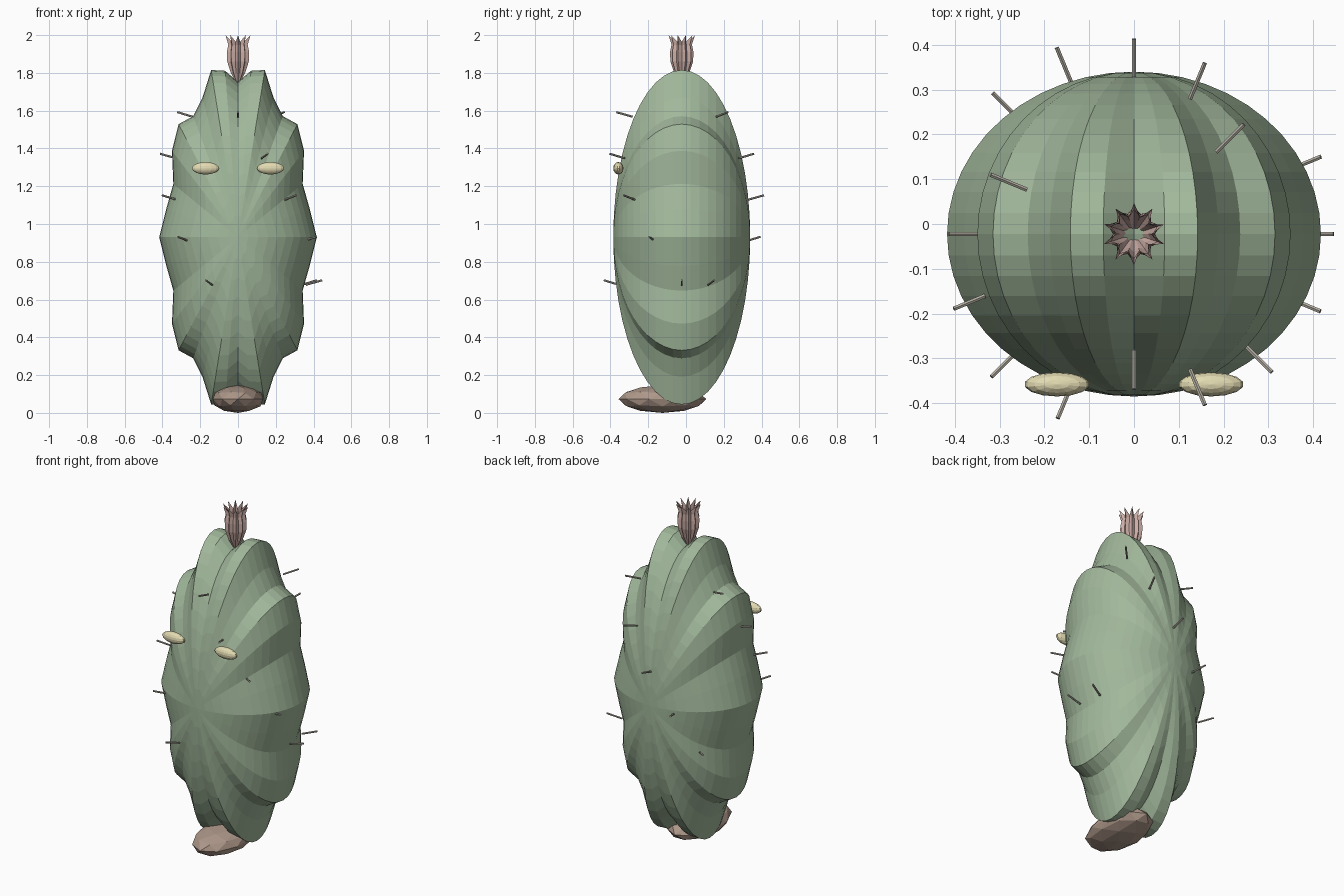
import bpy, bmesh, math
from mathutils import Vector, Matrix

if "Cube" in bpy.data.objects:
    bpy.data.objects.remove(bpy.data.objects["Cube"])

CY = -0.0225  # y centre of the body


def material(name, rgb):
    m = bpy.data.materials.new(name)
    m.diffuse_color = (*rgb, 1)
    m.use_nodes = True
    m.node_tree.nodes["Principled BSDF"].inputs["Base Color"].default_value = m.diffuse_color
    return m


GREEN = material("green", (0.36, 0.48, 0.33))
CREAM = material("cream", (0.76, 0.70, 0.44))
BROWN = material("brown", (0.42, 0.31, 0.25))
PINK = material("pink", (0.60, 0.42, 0.38))
SPINE = material("spine", (0.45, 0.42, 0.36))


def finish(name, bm, mat):
    me = bpy.data.meshes.new(name)
    bm.to_mesh(me)
    bm.free()
    me.materials.append(mat)
    ob = bpy.data.objects.new(name, me)
    bpy.context.collection.objects.link(ob)
    return ob


# Body: ribbed ellipsoid, poles facing front and back
bm = bmesh.new()
bmesh.ops.create_uvsphere(bm, u_segments=36, v_segments=24, radius=1)
for v in bm.verts:
    x, y, z = v.co
    f = 1 + 0.07 * math.cos(10 * math.atan2(y, x))
    v.co = (0.39 * f * x, CY - 0.3625 * z, 0.93 + 0.884 * f * y)
finish("body", bm, GREEN)

# Eyes
for side, sx in (("left", -1), ("right", 1)):
    bm = bmesh.new()
    bmesh.ops.create_uvsphere(bm, u_segments=14, v_segments=8, radius=1)
    for v in bm.verts:
        v.co = (sx * 0.172 + 0.073 * v.co.x, -0.358 + 0.027 * v.co.y, 1.295 + 0.033 * v.co.z)
    bmesh.ops.recalc_face_normals(bm, faces=bm.faces)
    finish(side + "_eye", bm, CREAM)

# Foot: low-poly pebble
bm = bmesh.new()
bmesh.ops.create_icosphere(bm, subdivisions=2, radius=1)
for v in bm.verts:
    v.co = (0.14 * v.co.x, -0.125 + 0.232 * v.co.y, 0.073 + 0.073 * v.co.z)
finish("foot", bm, BROWN)

# Flower: pleated cup with flared, pointed petals; (outer radius, z, pleat radius, z)
profile = [(0.012, 1.75, 0.012, 1.75), (0.040, 1.80, 0.032, 1.80),
           (0.060, 1.86, 0.047, 1.86), (0.062, 1.91, 0.046, 1.91),
           (0.054, 1.95, 0.042, 1.945), (0.070, 2.00, 0.038, 1.965)]
N = 20
bm = bmesh.new()
rings = []
for ro, zo, ri, zi in profile:
    ring = []
    for i in range(N):
        r, z = (ri, zi) if i % 2 else (ro, zo)
        a = 2 * math.pi * i / N + math.pi / 2
        ring.append(bm.verts.new((r * math.cos(a), CY + r * math.sin(a), z)))
    rings.append(ring)
for lo, hi in zip(rings, rings[1:]):
    for i in range(N):
        j = (i + 1) % N
        bm.faces.new((lo[i], lo[j], hi[j], hi[i]))
finish("flower", bm, PINK)

# Spines: five rows of three, each row turned a sixteenth further
rows = [(1.58, 0.303), (1.36, 0.37), (1.14, 0.392), (0.92, 0.407), (0.69, 0.402)]
spots = [(45 + 22.5 * i + 112.5 * k, r, z) for i, (z, r) in enumerate(rows) for k in range(3)]
spots.append((22.5, 0.408, 0.69))
for n, (deg, r, z) in enumerate(spots):
    a = math.radians(deg)
    out = Vector((math.cos(a), math.sin(a), 0.28))
    pos = Vector((r * math.cos(a), CY + r * math.sin(a), z))
    bm = bmesh.new()
    bmesh.ops.create_cone(bm, cap_ends=True, segments=6, radius1=0.0055, radius2=0.0055, depth=0.09,
                          matrix=Matrix.Translation(pos) @ out.to_track_quat('Z', 'Y').to_matrix().to_4x4())
    finish(f"spine_{n + 1}", bm, SPINE)
